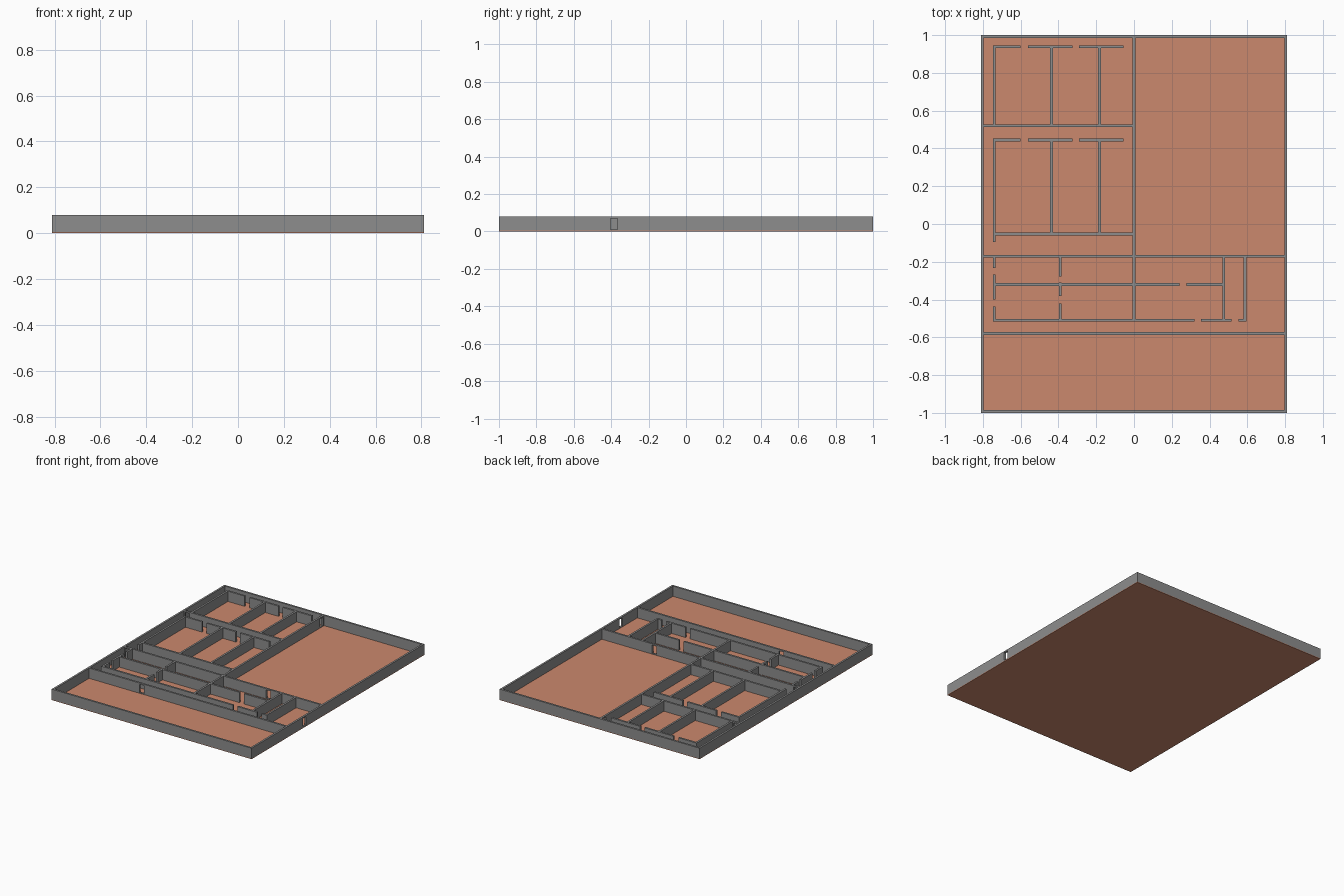
import bpy, bmesh
from mathutils import Matrix, Vector

if "Cube" in bpy.data.objects:
    bpy.data.objects.remove(bpy.data.objects["Cube"])

HX, HY, H = 0.81, 1.0, 0.08      # half width, half depth, wall height
FLOOR = 0.005                    # slab thickness
T = 0.014                        # wall thickness
DOOR_W, SILL, HEAD = 0.036, 0.01, 0.07


def material(name, rgb):
    m = bpy.data.materials.new(name)
    m.diffuse_color = (*rgb, 1)
    m.use_nodes = True
    m.node_tree.nodes["Principled BSDF"].inputs["Base Color"].default_value = m.diffuse_color
    return m


def add_box(bm, x0, x1, y0, y1, z0, z1):
    size = Vector((x1 - x0, y1 - y0, z1 - z0))
    mid = Vector((x0 + x1, y0 + y1, z0 + z1)) / 2
    bmesh.ops.create_cube(bm, size=1, matrix=Matrix.Translation(mid) @ Matrix.Diagonal((*size, 1)))


def finish(name, bm, mat):
    me = bpy.data.meshes.new(name)
    bm.to_mesh(me)
    bm.free()
    me.materials.append(mat)
    bpy.context.collection.objects.link(bpy.data.objects.new(name, me))


def wall(name, axis, at, spans, doors=()):
    """Wall along an axis: solid spans, with framed doorways at the door centres."""
    bm = bmesh.new()

    def piece(a, b, z0, z1):
        across = (at - T / 2, at + T / 2)
        add_box(bm, *((a, b) + across if axis == 'x' else across + (a, b)), z0, z1)

    for a, b in spans:
        for d in sorted(d for d in doors if a < d < b):
            l, r = d - DOOR_W / 2, d + DOOR_W / 2
            piece(a, l, FLOOR, H)
            piece(l, r, FLOOR, SILL)
            piece(l, r, HEAD, H)
            a = r
        piece(a, b, FLOOR, H)
    finish(name, bm, grey)


grey = material("wall grey", (0.27, 0.27, 0.27))
clay = material("floor terracotta", (0.60, 0.25, 0.155))

# floor slab
bm = bmesh.new()
add_box(bm, -HX, HX, -HY, HY, 0, FLOOR)
finish("floor", bm, clay)

# outer walls
ix, iy = HX - T, HY - T
wall("front_wall", 'x', -HY + T / 2, [(-HX, HX)])
wall("back_wall", 'x', HY - T / 2, [(-HX, HX)])
wall("left_wall", 'y', -HX + T / 2, [(-iy, iy)])
wall("right_wall", 'y', HX - T / 2, [(-iy, iy)], [-0.385])

# main dividing walls
wall("front_hall_wall", 'x', -0.58, [(-ix, ix)], [-0.37])
wall("middle_wall", 'x', -0.17, [(-ix, ix)], [-0.775, 0.37])
wall("centre_wall", 'y', 0, [(-0.507, -0.177), (-0.163, iy)], [0.955])
wall("upper_divider", 'x', 0.52, [(-ix, -0.007)], [-0.772])
wall("lower_divider", 'x', -0.053, [(-0.747, -0.007)])
wall("corridor_stub", 'y', -0.74, [(-0.095, -0.06)])

# two rows of three rooms, each with open door gaps on the back side
for row, back, front in (("upper", 0.938, 0.527), ("lower", 0.445, -0.046)):
    wall(row + "_room_fronts", 'x', back, [(-0.747, -0.60), (-0.56, -0.325), (-0.29, -0.055)])
    for i, x in enumerate((-0.74, -0.437, -0.183)):
        wall(f"{row}_room_side_{i + 1}", 'y', x, [(front, back - T / 2)])

# long block of rooms between the middle wall and the front hall
wall("block_left_wall", 'y', -0.74, [(-0.233, -0.177), (-0.40, -0.267), (-0.503, -0.437)])
wall("block_inner_wall", 'y', -0.39, [(-0.277, -0.177), (-0.38, -0.31), (-0.503, -0.42)])
wall("block_spine", 'x', -0.32, [(-0.733, 0.24), (0.277, 0.468)])
wall("block_front_wall", 'x', -0.51, [(-0.747, 0.32), (0.356, 0.515), (0.552, 0.595)])
wall("block_right_wall", 'y', 0.475, [(-0.503, -0.177)])
wall("passage_wall", 'y', 0.588, [(-0.503, -0.177)])
